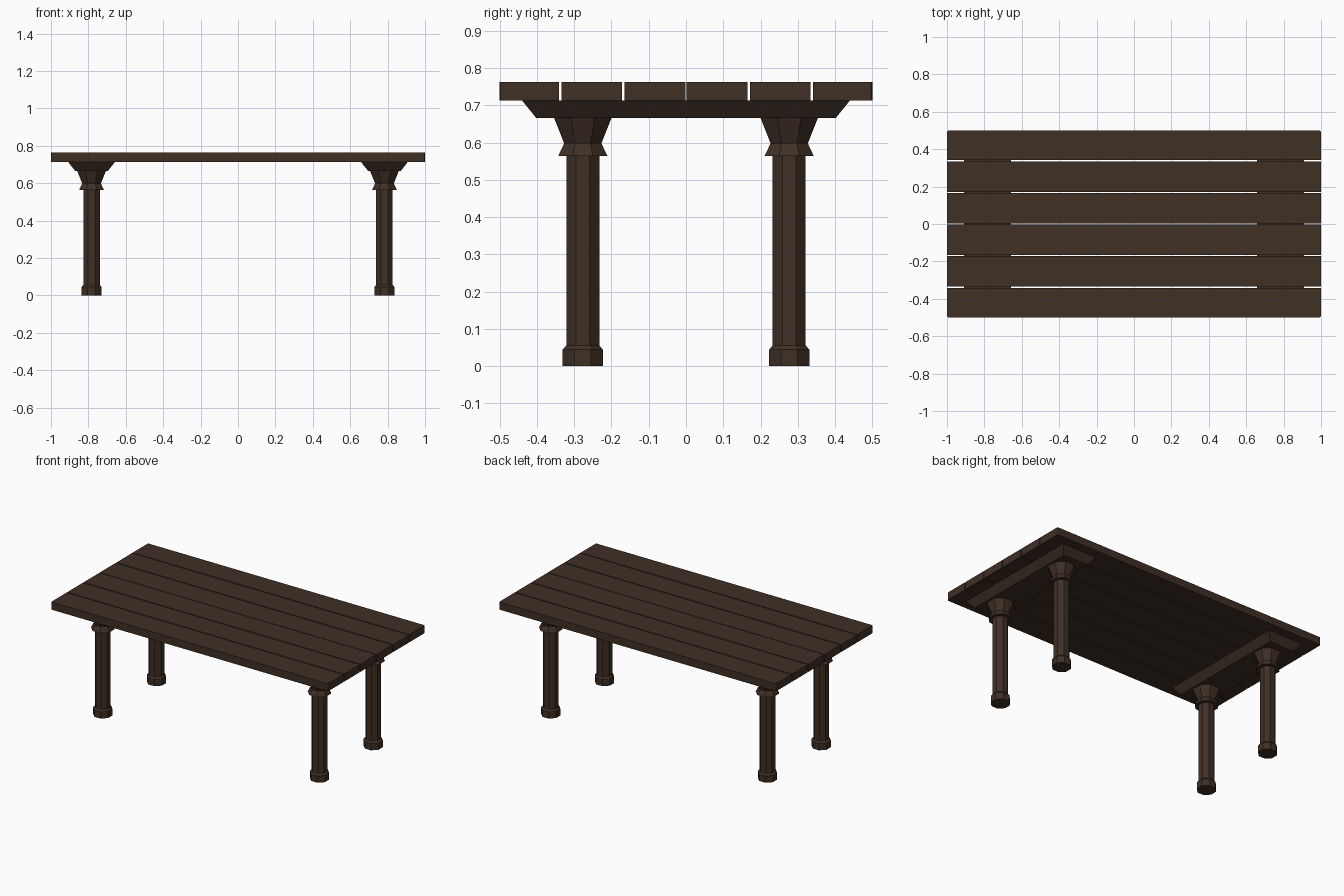
import bpy, bmesh, math

if "Cube" in bpy.data.objects:
    bpy.data.objects.remove(bpy.data.objects["Cube"])

wood = bpy.data.materials.new("dark brown wood")
wood.diffuse_color = (0.050, 0.029, 0.0185, 1)
wood.use_nodes = True
wood.node_tree.nodes["Principled BSDF"].inputs["Base Color"].default_value = wood.diffuse_color


def finish(name, bm):
    bmesh.ops.recalc_face_normals(bm, faces=bm.faces)
    mesh = bpy.data.meshes.new(name)
    bm.to_mesh(mesh)
    bm.free()
    mesh.materials.append(wood)
    ob = bpy.data.objects.new(name, mesh)
    bpy.context.collection.objects.link(ob)
    return ob


def plank(name, y0, y1, z0=0.713, z1=0.763):
    bm = bmesh.new()
    bmesh.ops.create_cube(bm, size=1)
    for v in bm.verts:
        v.co = (2 * v.co.x, y0 if v.co.y < 0 else y1, z0 if v.co.z < 0 else z1)
    # soften only the outer rim of the whole table top
    rim = []
    for e in bm.edges:
        a, b = e.verts[0].co, e.verts[1].co
        top = a.z == z1 and b.z == z1
        same_end = a.x == b.x
        outer = abs(a.y) > 0.49 and abs(b.y) > 0.49
        if (top and (same_end or outer)) or (same_end and outer):
            rim.append(e)
    bmesh.ops.bevel(bm, geom=rim, offset=0.008, segments=2, profile=0.5, affect='EDGES')
    return finish(name, bm)


def beam(name, x):
    # cross beam narrowing downwards
    bm = bmesh.new()
    bmesh.ops.create_cube(bm, size=2)
    for v in bm.verts:
        up = v.co.z > 0
        hx, hy = (0.125, 0.44) if up else (0.088, 0.402)
        v.co = (x + v.co.x * hx, v.co.y * hy, 0.713 if up else 0.666)
    return finish(name, bm)


# half-width across flats, height
LEG = [(0.054, 0), (0.054, 0.044), (0.0443, 0.056), (0.0443, 0.564),
       (0.066, 0.564), (0.050, 0.598), (0.077, 0.666)]


def leg(name, x, y):
    bm = bmesh.new()
    rings = []
    for half, z in LEG:
        r = half / math.cos(math.pi / 8)
        rings.append([bm.verts.new((x + r * math.cos((i + 0.5) * math.pi / 4),
                                    y + r * math.sin((i + 0.5) * math.pi / 4), z))
                      for i in range(8)])
    for lo, hi in zip(rings, rings[1:]):
        for i in range(8):
            j = (i + 1) % 8
            bm.faces.new((lo[i], lo[j], hi[j], hi[i]))
    bm.faces.new(rings[0])
    bm.faces.new(rings[-1])
    return finish(name, bm)


# table top: six planks with narrow gaps
spans = [(0.002, 0.165), (0.172, 0.334), (0.341, 0.5)]
for n, (a, b) in enumerate(spans):
    plank(f"back_plank_{n + 1}", a, b)
    plank(f"front_plank_{n + 1}", -b, -a)

# cross beams and octagonal legs
for side, sx in (("left", -1), ("right", 1)):
    beam(f"{side}_cross_beam", sx * 0.783)
    for end, sy in (("front", -1), ("back", 1)):
        leg(f"{end}_{side}_leg", sx * 0.783, sy * 0.277)
